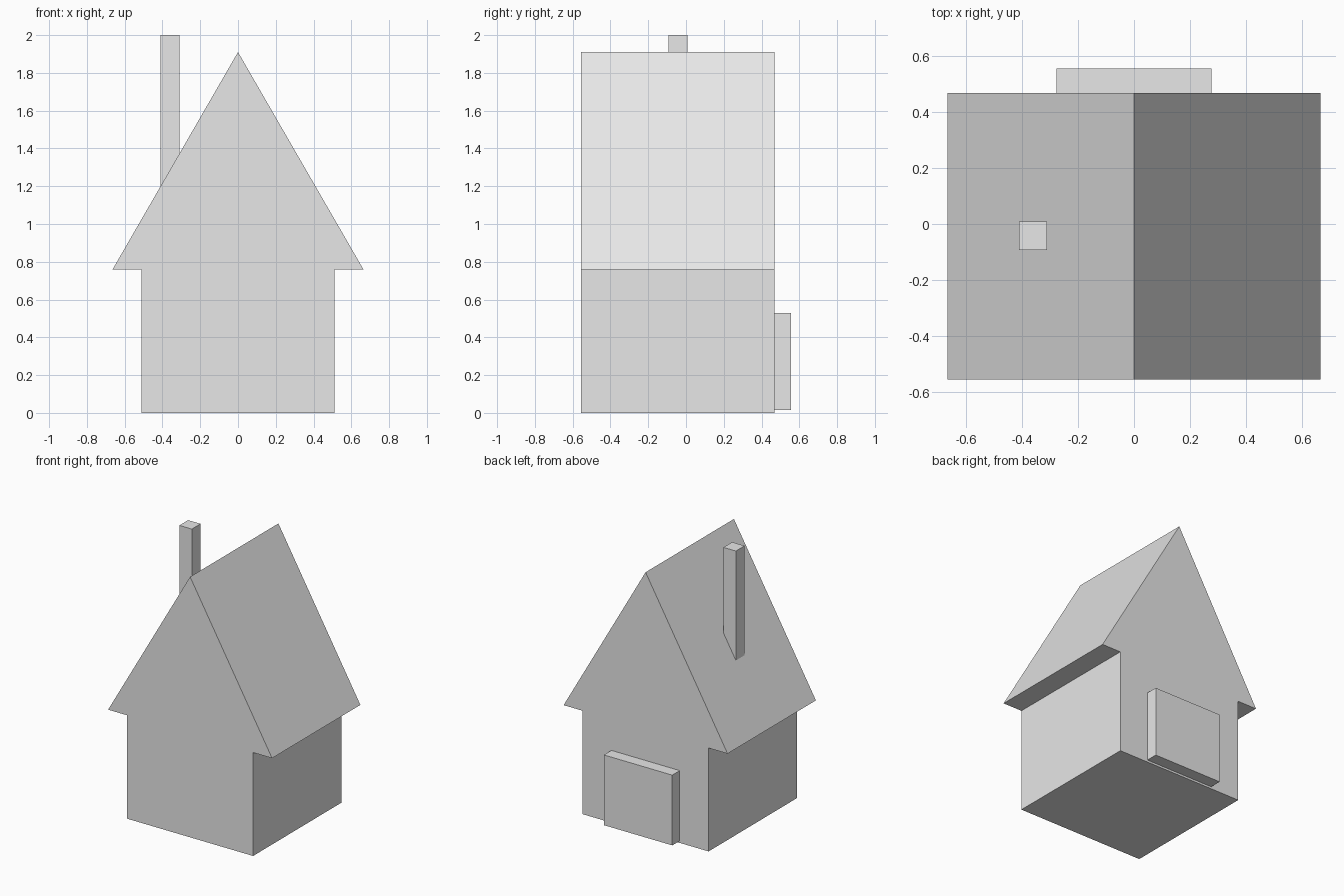
import bpy
import bmesh

cube = bpy.data.objects.get("Cube")
if cube:
    bpy.data.objects.remove(cube, do_unlink=True)

# One plain grey for the whole house
grey = bpy.data.materials.new("light_grey")
grey.use_nodes = True
grey.diffuse_color = (0.8, 0.8, 0.8, 1)
grey.node_tree.nodes["Principled BSDF"].inputs["Base Color"].default_value = grey.diffuse_color


def extrude_profile(name, profile, y_front, y_back):
    """Make a solid by extruding an x-z outline along y."""
    bm = bmesh.new()
    face = bm.faces.new([bm.verts.new((x, y_front, z)) for x, z in profile])
    moved = bmesh.ops.extrude_face_region(bm, geom=[face])["geom"]
    verts = [v for v in moved if isinstance(v, bmesh.types.BMVert)]
    bmesh.ops.translate(bm, verts=verts, vec=(0, y_back - y_front, 0))
    bmesh.ops.recalc_face_normals(bm, faces=bm.faces)
    mesh = bpy.data.meshes.new(name)
    bm.to_mesh(mesh)
    bm.free()
    mesh.materials.append(grey)
    obj = bpy.data.objects.new(name, mesh)
    bpy.context.collection.objects.link(obj)
    return obj


def box(name, x0, x1, y0, y1, z0, z1):
    return extrude_profile(name, [(x0, z0), (x1, z0), (x1, z1), (x0, z1)], y0, y1)


FRONT, BACK = -0.555, 0.468

# Walls and overhanging gable roof share one mirrored outline
half = [(0.511, 0), (0.511, 0.758), (0.665, 0.758)]
outline = half + [(0, 1.91)] + [(-x, z) for x, z in reversed(half)]
extrude_profile("house_body", outline, FRONT, BACK)

# Chimney rising out of the roof slope
box("chimney", -0.411, -0.31, -0.092, 0.009, 1.1, 2.0)

# Raised panel on the back wall
box("back_door", -0.277, 0.277, BACK, 0.555, 0.015, 0.53)
